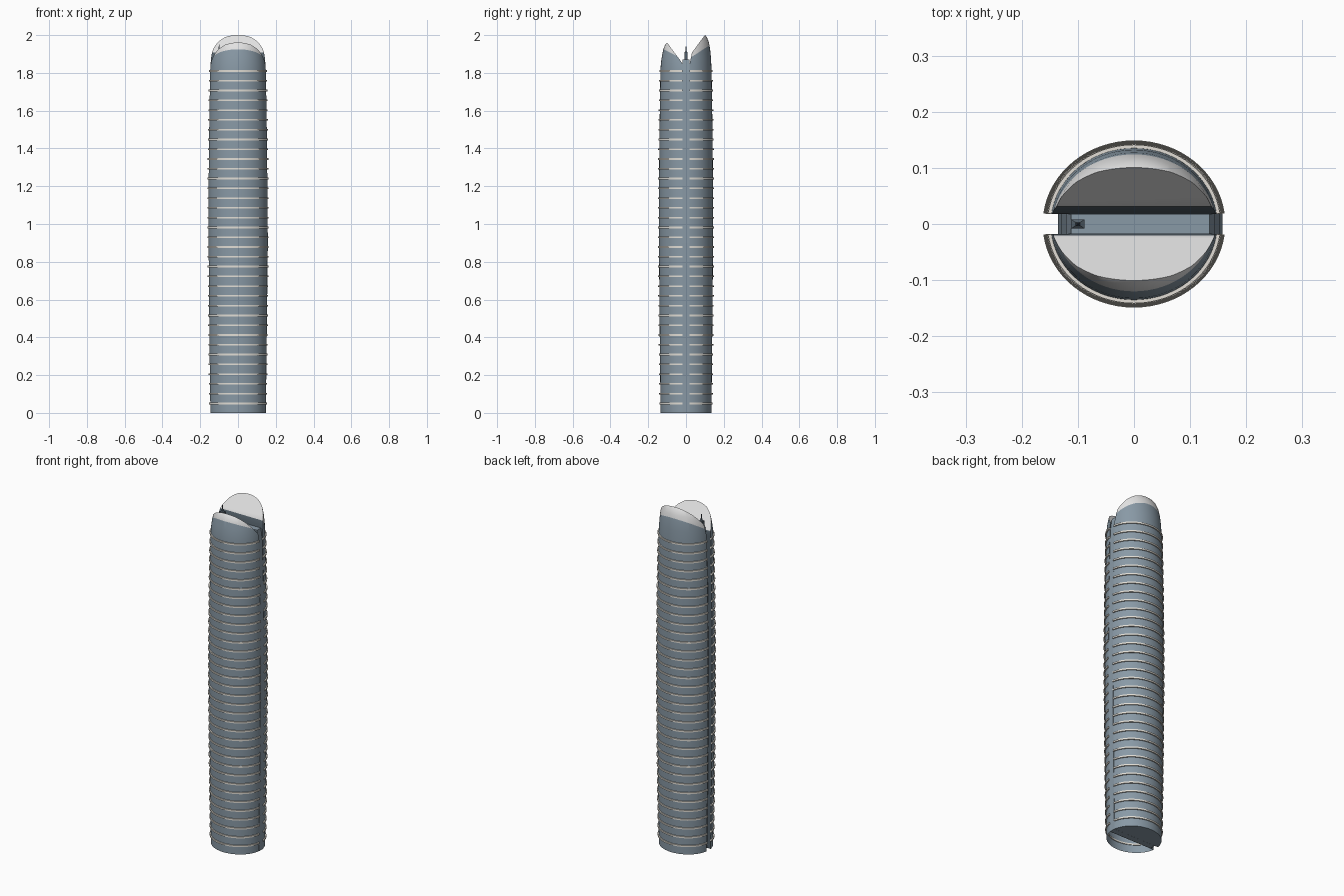
import bpy, bmesh, math
from mathutils import Vector

cube = bpy.data.objects.get("Cube")
if cube:
    bpy.data.objects.remove(cube, do_unlink=True)


def material(name, rgb):
    m = bpy.data.materials.new(name)
    m.use_nodes = True
    m.diffuse_color = (*rgb, 1)
    m.node_tree.nodes["Principled BSDF"].inputs["Base Color"].default_value = (*rgb, 1)
    return m


GLASS = material("slate blue glass", (0.25, 0.32, 0.38))
WHITE = material("pale roof", (0.76, 0.76, 0.76))
FIN = material("light stone fins", (0.76, 0.73, 0.67))
DARK = material("dark slot wall", (0.09, 0.12, 0.145))

RX, RY, SLOT, SEGS = 0.157, 0.143, 0.018, 64
# Height and relative girth of the bulging shaft
SHAFT = [(0, 0.94), (0.3, 0.965), (0.6, 0.985), (0.9, 1), (1.2, 1),
         (1.5, 0.98), (1.7, 0.96), (1.82, 0.945)]
# Rounded shoulder
DOME = [(1.88, 0.925), (1.93, 0.89), (1.965, 0.84), (1.99, 0.77), (2.005, 0.68), (2.01, 0.55)]


def girth(z):
    for (z0, g0), (z1, g1) in zip(SHAFT, SHAFT[1:]):
        if z <= z1:
            return g0 + (g1 - g0) * (z - z0) / (z1 - z0)
    return SHAFT[-1][1]


def finish(bm, name, mats, smooth=True):
    bmesh.ops.recalc_face_normals(bm, faces=bm.faces)
    me = bpy.data.meshes.new(name)
    bm.to_mesh(me)
    bm.free()
    for m in mats:
        me.materials.append(m)
    ob = bpy.data.objects.new(name, me)
    bpy.context.collection.objects.link(ob)
    if smooth:
        bpy.ops.object.select_all(action="DESELECT")
        ob.select_set(True)
        bpy.context.view_layer.objects.active = ob
        bpy.ops.object.shade_smooth_by_angle(angle=math.radians(32))
    return ob


def loft(bm, rings):
    for a, b in zip(rings, rings[1:]):
        for i in range(len(a)):
            j = (i + 1) % len(a)
            bm.faces.new((a[i], a[j], b[j], b[i]))


def cut(bm, co, no, fill=None):
    """Slice off everything on the normal side and cap the opening."""
    geom = bm.verts[:] + bm.edges[:] + bm.faces[:]
    res = bmesh.ops.bisect_plane(bm, geom=geom, plane_co=co, plane_no=no,
                                 clear_outer=fill is not None)
    if fill is not None:
        edges = [e for e in res["geom_cut"] if isinstance(e, bmesh.types.BMEdge)]
        for f in bmesh.ops.contextual_create(bm, geom=edges)["faces"]:
            f.material_index = fill


def tower_half(name, side, drop, rise):
    bm = bmesh.new()
    rings = []
    for z, g in SHAFT + [(z - drop * min(1, (z - 1.82) / 0.1), g) for z, g in DOME]:
        rings.append([bm.verts.new((RX * g * math.cos(t), RY * g * math.sin(t), z))
                      for t in (math.tau * i / SEGS for i in range(SEGS))])
    loft(bm, rings)
    bm.faces.new(rings[0])
    bm.faces.new(rings[-1])
    # Slot wall, steep lip and sloping roof
    cut(bm, (0, side * SLOT, 0), (0, -side, 0), 2)
    cut(bm, (0, side * 0.022, 1.86), (0, -side * 5, 1), 2)
    cut(bm, (0, side * 0.1, 2 - drop), (0, -side * 1.35, 1), 1)
    # Pale roof edge above a tilted line
    base, line = Vector((0, 0, 1.865)), Vector((0, -side * rise, 1))
    cut(bm, base, line)
    for f in bm.faces:
        if f.material_index == 0 and (f.calc_center_median() - base).dot(line) > 0:
            f.material_index = 1
    # The front half is hollow underneath
    if side < 0:
        floor = [f for f in bm.faces if f.calc_center_median().z < 0.001]
        bmesh.ops.delete(bm, geom=floor, context="FACES_ONLY")
    finish(bm, name, (GLASS, WHITE, DARK))


def fins(name, side, count=35, thick=0.009, out=0.006):
    bm = bmesh.new()
    for k in range(count):
        z = 0.05 + k * 1.76 / (count - 1)
        g = girth(z)
        rings = []
        a0 = math.asin(SLOT / (RY * g))
        for i in range(33):
            t = a0 + (math.pi - 2 * a0) * i / 32
            rings.append([bm.verts.new(((RX * g + d) * math.cos(t),
                                        side * (RY * g + d) * math.sin(t), z + h))
                          for d, h in ((-0.004, -thick / 2), (out, -thick / 2),
                                       (out, thick / 2), (-0.004, thick / 2))])
        loft(bm, rings)
        bm.faces.new(rings[0])
        bm.faces.new(rings[-1])
    finish(bm, name, (FIN,))


def core(name):
    """Slim spine filling the slot, set slightly off centre."""
    bm = bmesh.new()
    rings = []
    for z, w in ((0, 0.136), (0.9, 0.1465), (1.5, 0.141), (1.8, 0.133), (1.87, 0.1235)):
        rings.append([bm.verts.new((0.0115 + sx * w, sy * 0.0175, z))
                      for sx, sy in ((-1, -1), (1, -1), (1, 1), (-1, 1))])
    loft(bm, rings)
    bm.faces.new(rings[0])
    bm.faces.new(rings[-1])
    finish(bm, name, (GLASS,), False)


def mast(name):
    bm = bmesh.new()
    rings = [[bm.verts.new((-0.1 + sx * w, sy * w * 0.7, z))
              for sx, sy in ((-1, -1), (1, -1), (1, 1), (-1, 1))]
             for z, w in ((1.86, 0.012), (1.91, 0.012), (1.915, 0.004), (1.95, 0.001))]
    loft(bm, rings)
    bm.faces.new(rings[0])
    bm.faces.new(rings[-1])
    finish(bm, name, (DARK,), False)


tower_half("front_half", -1, 0.04, 0.5)
tower_half("back_half", 1, 0.0, 0.65)
fins("front_fins", -1)
fins("back_fins", 1)
core("slot_core")
mast("roof_mast")
